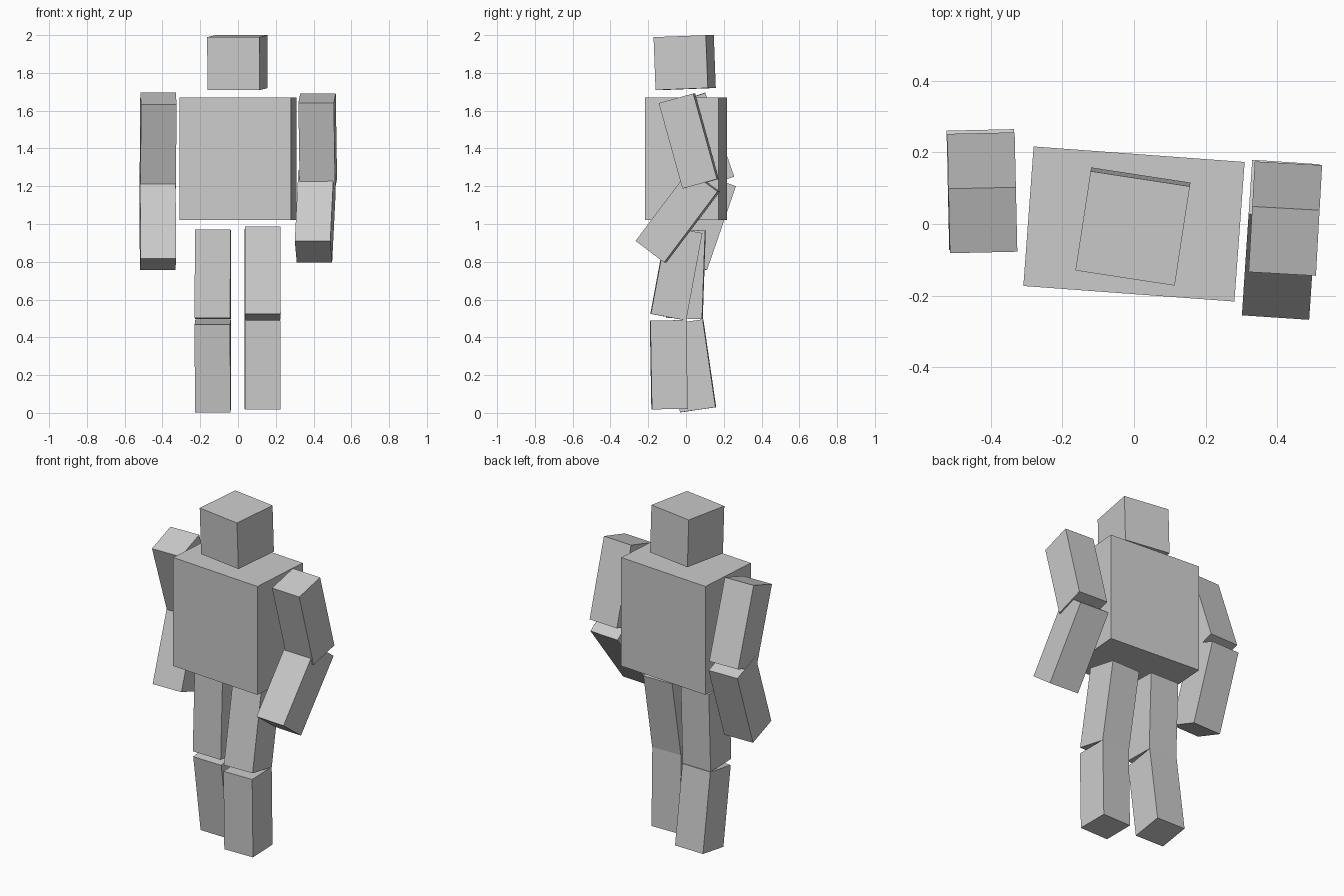
import bpy
from math import radians

if "Cube" in bpy.data.objects:
    bpy.data.objects.remove(bpy.data.objects["Cube"])


def box(name, size, centre, pitch=0, yaw=0):
    """Box leaning by pitch (top towards the front) and turned by yaw, in degrees."""
    bpy.ops.mesh.primitive_cube_add(size=1, location=centre,
                                    rotation=(radians(pitch), 0, radians(yaw)))
    ob = bpy.context.object
    ob.name = name
    ob.scale = size
    bpy.ops.object.transform_apply(location=False, rotation=False, scale=True)
    return ob


# Torso and head
box("torso", (0.59, 0.39, 0.65), (0, 0, 1.345), 0, -4.2)
box("head", (0.28, 0.28, 0.28), (-0.003, -0.007, 1.8545), 2.2, -8.7)

# Limb segments: all share one block size
LIMB = (0.188, 0.19, 0.47)
limbs = [
    # Arms
    ("upper_arm_left", (-0.423, 0.087, 1.442), 19, 1.3),
    ("forearm_left", (-0.425, 0.096, 1.009), -19, 1.3),
    ("upper_arm_right", (0.422, 0.015, 1.439), 15.5, -3.2),
    ("forearm_right", (0.409, -0.044, 1.041), -37, -3.8),
    # Legs
    ("thigh_left", (-0.133, 0.0, 0.734), -2, -1.2),
    ("shin_left", (-0.133, 0.030, 0.249), 8.3, -1.2),
    ("thigh_right", (0.130, -0.051, 0.738), -10.5, 1),
    ("shin_right", (0.130, -0.091, 0.255), 1, 1),
]
for name, centre, pitch, yaw in limbs:
    box(name, LIMB, centre, pitch, yaw)
